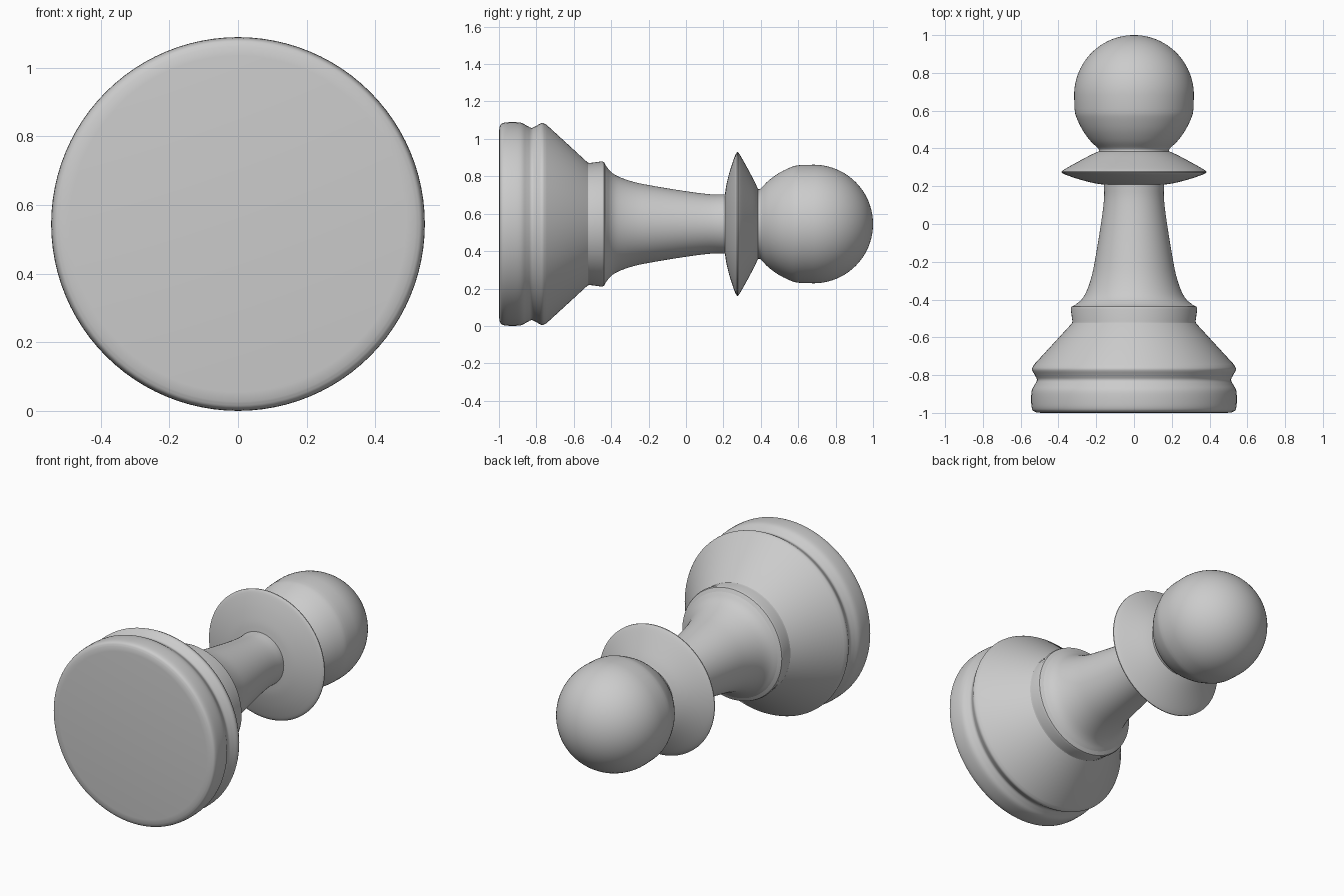
import bpy
import math
from mathutils import Vector

SEGMENTS = 96
AXIS_HEIGHT = 0.545

cube = bpy.data.objects.get("Cube")
if cube:
    bpy.data.objects.remove(cube, do_unlink=True)

grey = bpy.data.materials.new("plain_grey")
grey.use_nodes = True
COLOUR = (0.6, 0.6, 0.6, 1)
grey.diffuse_color = COLOUR
grey.node_tree.nodes["Principled BSDF"].inputs["Base Color"].default_value = COLOUR


def smooth_path(points, steps=4):
    """Round a profile with a Catmull-Rom curve."""
    pts = [Vector(p) for p in points]
    pts = [2 * pts[0] - pts[1]] + pts + [2 * pts[-1] - pts[-2]]
    out = []
    for a, b, c, d in zip(pts, pts[1:], pts[2:], pts[3:]):
        for i in range(steps):
            t = i / steps
            out.append(0.5 * (2 * b + (c - a) * t + (2 * a - 5 * b + 4 * c - d) * t * t
                              + (3 * b - a - 3 * c + d) * t ** 3))
    return out + [pts[-2]]


def lathe(name, profile):
    """Spin (y, radius) points around the lying axis."""
    verts, faces, rings = [], [], []
    for y, r in profile:
        n = 1 if r < 1e-5 else SEGMENTS
        rings.append(range(len(verts), len(verts) + n))
        for i in range(n):
            a = math.tau * i / SEGMENTS
            verts.append((r * math.cos(a), y, AXIS_HEIGHT + r * math.sin(a)))
    for low, high in zip(rings, rings[1:]):
        for i in range(SEGMENTS):
            j = (i + 1) % SEGMENTS
            quad = [low[i % len(low)], high[i % len(high)],
                    high[j % len(high)], low[j % len(low)]]
            faces.append(list(dict.fromkeys(quad)))
    mesh = bpy.data.meshes.new(name)
    mesh.from_pydata(verts, [], faces)
    mesh.materials.append(grey)
    obj = bpy.data.objects.new(name, mesh)
    bpy.context.collection.objects.link(obj)
    bpy.ops.object.select_all(action="DESELECT")
    obj.select_set(True)
    bpy.context.view_layer.objects.active = obj
    bpy.ops.object.shade_smooth_by_angle(angle=math.radians(35))
    return obj


# Foot with its flat underside, groove and sloping shoulder
foot = [(-1, 0), (-1, 0.49)]
foot += smooth_path([(-0.997, 0.518), (-0.985, 0.537), (-0.95, 0.544), (-0.885, 0.542),
                     (-0.85, 0.525), (-0.825, 0.514), (-0.8, 0.525), (-0.77, 0.54),
                     (-0.745, 0.53)])
foot += [(-0.525, 0.328)]
lathe("foot", foot)

# Raised ring at the bottom of the stem
lathe("ring", [(-0.525, 0.328), (-0.515, 0.326), (-0.45, 0.335),
               (-0.438, 0.331), (-0.427, 0.31)])

# Flared stem
lathe("stem", smooth_path([(-0.427, 0.31), (-0.4, 0.278), (-0.36, 0.253), (-0.29, 0.228),
                           (-0.2, 0.208), (0, 0.175), (0.13, 0.159), (0.208, 0.159)]))

# Thin flared collar
collar = smooth_path([(0.208, 0.159), (0.217, 0.215), (0.238, 0.295), (0.262, 0.365),
                      (0.273, 0.384)])
collar += smooth_path([(0.278, 0.384), (0.293, 0.362), (0.325, 0.305), (0.365, 0.23),
                       (0.385, 0.186)])
lathe("collar", collar)

# Round head on a short tapered neck
head = smooth_path([(0.385, 0.186), (0.4, 0.19), (0.44, 0.231), (0.5, 0.274),
                    (0.57, 0.307), (0.61, 0.315)])
for i in range(25):
    a = math.radians(90 * i / 24)
    head.append((0.682 + 0.318 * math.sin(a), 0.317 * math.cos(a)))
lathe("head", head)
